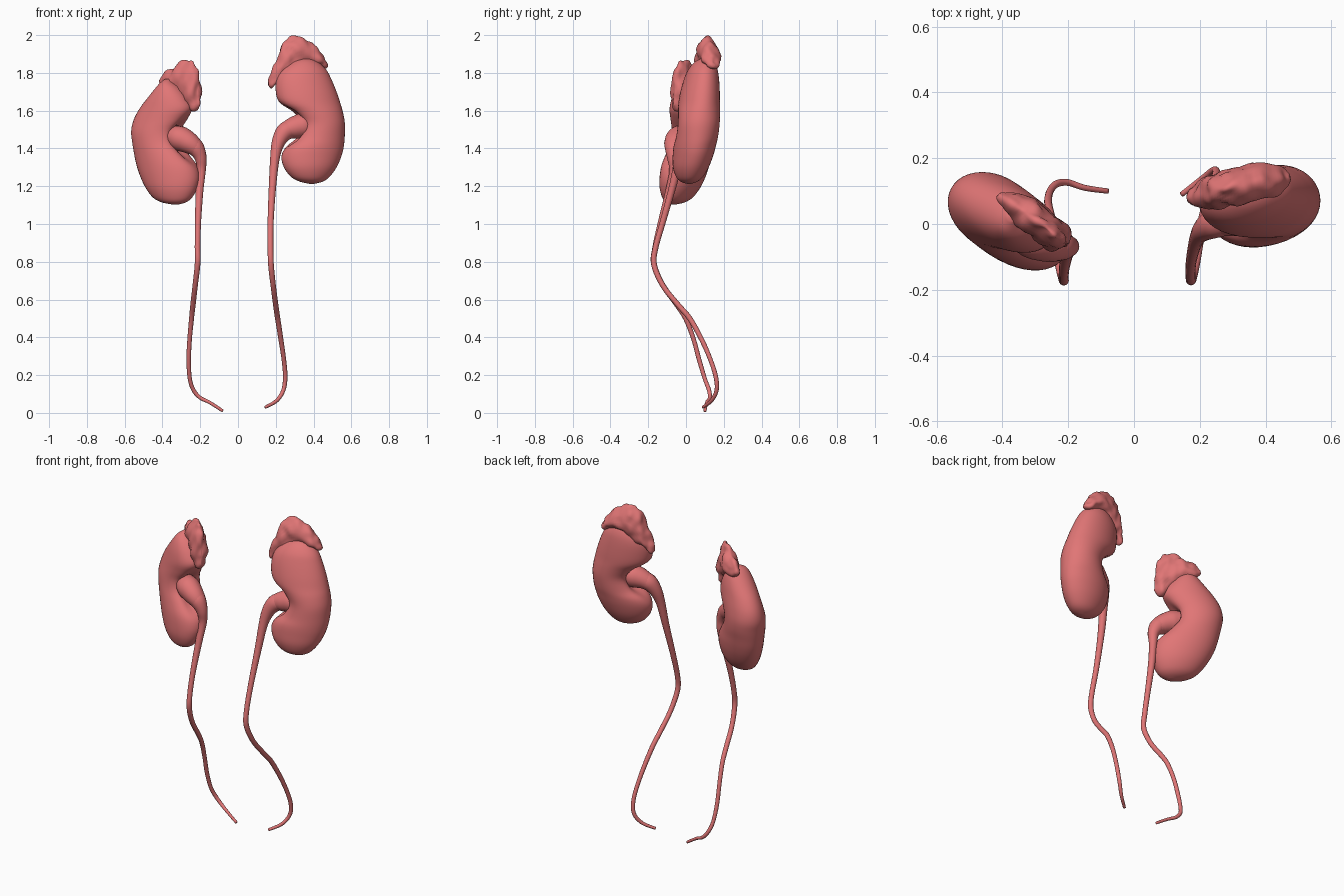
import bpy, bmesh, math
from mathutils import Vector, noise

flesh = bpy.data.materials.new("flesh")
flesh.diffuse_color = (0.75, 0.18, 0.18, 1)


def smooth_rows(rows, steps):
    """Catmull-Rom interpolation through rows of numbers."""
    out, n = [], len(rows)
    for i in range(n - 1):
        p0, p1, p2, p3 = (rows[min(max(k, 0), n - 1)] for k in (i - 1, i, i + 1, i + 2))
        for s in range(steps):
            t = s / steps
            out.append([0.5 * (2 * b + (c - a) * t + (2 * a - 5 * b + 4 * c - d) * t * t
                               + (3 * b - a - 3 * c + d) * t ** 3)
                        for a, b, c, d in zip(p0, p1, p2, p3)])
    return out + [list(rows[-1])]


def loft(name, rings, bump=0.0):
    """Skin a list of point rings and close both ends."""
    bm = bmesh.new()
    vs = [[bm.verts.new(p) for p in r] for r in rings]
    n = len(vs[0])
    for r, q in zip(vs, vs[1:]):
        for j in range(n):
            bm.faces.new((r[j], r[(j + 1) % n], q[(j + 1) % n], q[j]))
    for r in (vs[0], vs[-1]):
        mid = bm.verts.new(sum((v.co for v in r), Vector()) / n)
        for j in range(n):
            bm.faces.new((r[j], r[(j + 1) % n], mid))
    bmesh.ops.recalc_face_normals(bm, faces=bm.faces)
    bm.normal_update()
    if bump:
        moves = [(v, v.normal * bump * noise.noise(v.co * 22)) for v in bm.verts]
        for v, d in moves:
            v.co += d
    me = bpy.data.meshes.new(name)
    bm.to_mesh(me)
    bm.free()
    me.materials.append(flesh)
    me.polygons.foreach_set("use_smooth", [True] * len(me.polygons))
    ob = bpy.data.objects.new(name, me)
    bpy.context.collection.objects.link(ob)
    return ob


def kidney(name, rows, angle, cx0, medial):
    """Rows: z, x min, x max, y centre, half thickness, hilum dent."""
    c, s = math.cos(angle), math.sin(angle)
    e, f = Vector((c, s, 0)), Vector((-s, c, 0))
    rings = []
    for z, x0, x1, y, b, dent in smooth_rows(rows, 4):
        cx, w = (x0 + x1) / 2, abs(x1 - x0) / 2
        a = math.sqrt(max(w * w - (b * s) ** 2, 1e-5)) / c
        mid = Vector((cx, y + math.tan(angle) * (cx - cx0), z))
        ring = []
        for k in range(40):
            t = math.tau * k / 40
            u, v = math.cos(t), math.sin(t)
            au = a * u
            if u * medial > 0:
                au -= medial * dent * math.exp(-(v / 0.4) ** 2)
            ring.append(mid + e * au + f * (b * v))
        rings.append(ring)
    loft(name, rings)


def adrenal(name, rows, angle):
    """Rows: x, top z, bottom z, y, half thickness; wedge section, thin on top."""
    f = Vector((-math.sin(angle), math.cos(angle), 0))
    rings = []
    for x, zt, zb, y, b in smooth_rows(rows, 5):
        mid, h = Vector((x, y, (zt + zb) / 2)), (zt - zb) / 2
        rings.append([mid + Vector((0, 0, h * math.cos(t)))
                      + f * (b * math.sin(t) * (1 - 0.3 * math.cos(t)))
                      for t in (math.tau * k / 32 for k in range(32))])
    loft(name, rings, 0.014)


def tube(name, rows, steps=6):
    """Rows: x, y, z, radius."""
    pts = smooth_rows(rows, steps)
    rings = []
    for i, (x, y, z, r) in enumerate(pts):
        t = (Vector(pts[min(i + 1, len(pts) - 1)][:3]) - Vector(pts[max(i - 1, 0)][:3])).normalized()
        a = t.cross(Vector((0, 1, 0))).normalized()
        b = a.cross(t)
        rings.append([Vector((x, y, z)) + (a * math.cos(q) + b * math.sin(q)) * r
                      for q in (math.tau * k / 16 for k in range(16))])
    loft(name, rings)


# Kidneys
kidney("right_kidney", [
    (1.213, .375, .405, .015, .012, 0), (1.225, .325, .45, .015, .045, 0),
    (1.25, .28, .485, .018, .07, 0), (1.30, .243, .522, .025, .093, 0),
    (1.36, .23, .548, .035, .105, 0), (1.41, .243, .56, .042, .11, .02),
    (1.46, .29, .565, .05, .11, .06), (1.53, .315, .566, .057, .11, .07),
    (1.59, .275, .556, .063, .11, .05), (1.64, .215, .542, .07, .108, .01),
    (1.70, .20, .522, .078, .102, 0), (1.77, .205, .493, .088, .09, 0),
    (1.82, .235, .465, .095, .075, 0), (1.86, .285, .42, .103, .048, 0),
    (1.88, .335, .37, .107, .012, 0)], math.radians(10), .38, -1)

kidney("left_kidney", [
    (1.103, -.345, -.315, -.035, .012, 0), (1.115, -.405, -.275, -.03, .045, 0),
    (1.14, -.45, -.243, -.022, .07, 0), (1.19, -.488, -.215, -.012, .093, 0),
    (1.25, -.517, -.203, -.002, .105, 0), (1.31, -.537, -.212, .005, .11, .01),
    (1.37, -.55, -.25, .01, .11, .05), (1.43, -.56, -.29, .016, .11, .07),
    (1.49, -.566, -.295, .02, .108, .06), (1.55, -.553, -.265, .024, .102, .02),
    (1.61, -.522, -.243, .026, .095, 0), (1.67, -.477, -.265, .028, .085, 0),
    (1.72, -.437, -.30, .03, .068, 0), (1.75, -.41, -.335, .03, .045, 0),
    (1.768, -.385, -.36, .03, .012, 0)], math.radians(-28), -.39, 1)

# Adrenal glands
adrenal("right_adrenal", [
    (.165, 1.765, 1.735, .078, .008), (.178, 1.81, 1.72, .082, .028),
    (.205, 1.865, 1.735, .088, .042), (.228, 1.945, 1.76, .094, .05),
    (.26, 1.985, 1.78, .102, .054), (.30, 2.0, 1.81, .112, .055),
    (.36, 1.98, 1.845, .122, .055), (.42, 1.925, 1.835, .132, .05),
    (.455, 1.882, 1.825, .139, .034), (.47, 1.855, 1.835, .142, .008)], math.radians(13))

adrenal("left_adrenal", [
    (-.408, 1.765, 1.75, .088, .008), (-.385, 1.80, 1.715, .072, .03),
    (-.34, 1.832, 1.71, .042, .042), (-.30, 1.862, 1.68, .012, .045),
    (-.265, 1.87, 1.64, -.015, .045), (-.235, 1.858, 1.60, -.04, .042),
    (-.215, 1.815, 1.60, -.055, .032), (-.203, 1.73, 1.63, -.064, .008)], math.radians(-38))

# Renal pelves
tube("right_renal_pelvis", [
    (.40, .045, 1.53, .05), (.345, .035, 1.52, .066), (.30, .022, 1.51, .06),
    (.265, .012, 1.497, .05), (.235, .0, 1.475, .042)])
tube("left_renal_pelvis", [
    (-.37, .0, 1.47, .05), (-.315, -.035, 1.455, .066), (-.27, -.055, 1.435, .06),
    (-.235, -.065, 1.41, .05), (-.21, -.068, 1.38, .036)])

# Ureters
tube("right_ureter", [
    (.275, .015, 1.502, .05), (.245, .003, 1.485, .047), (.215, -.015, 1.435, .036),
    (.197, -.035, 1.36, .026), (.184, -.065, 1.22, .02), (.173, -.12, 1.02, .016),
    (.172, -.162, .87, .015), (.175, -.168, .78, .015), (.187, -.12, .67, .014),
    (.2, -.04, .57, .014), (.21, .02, .5, .014), (.227, .082, .39, .013),
    (.243, .13, .28, .012), (.25, .158, .19, .012), (.24, .162, .12, .011),
    (.205, .135, .065, .010), (.145, .09, .03, .008)])
tube("left_ureter", [
    (-.25, -.06, 1.425, .05), (-.222, -.067, 1.4, .045), (-.198, -.068, 1.35, .032),
    (-.194, -.066, 1.28, .023), (-.204, -.09, 1.17, .02), (-.212, -.135, 1.0, .016),
    (-.214, -.162, .88, .015), (-.214, -.17, .79, .015), (-.226, -.125, .68, .014),
    (-.238, -.05, .575, .014), (-.246, -.002, .5, .013), (-.256, .04, .39, .012),
    (-.261, .07, .28, .012), (-.255, .1, .18, .011), (-.235, .122, .12, .011),
    (-.2, .126, .08, .010), (-.15, .11, .055, .009), (-.08, .1, .01, .008)])
